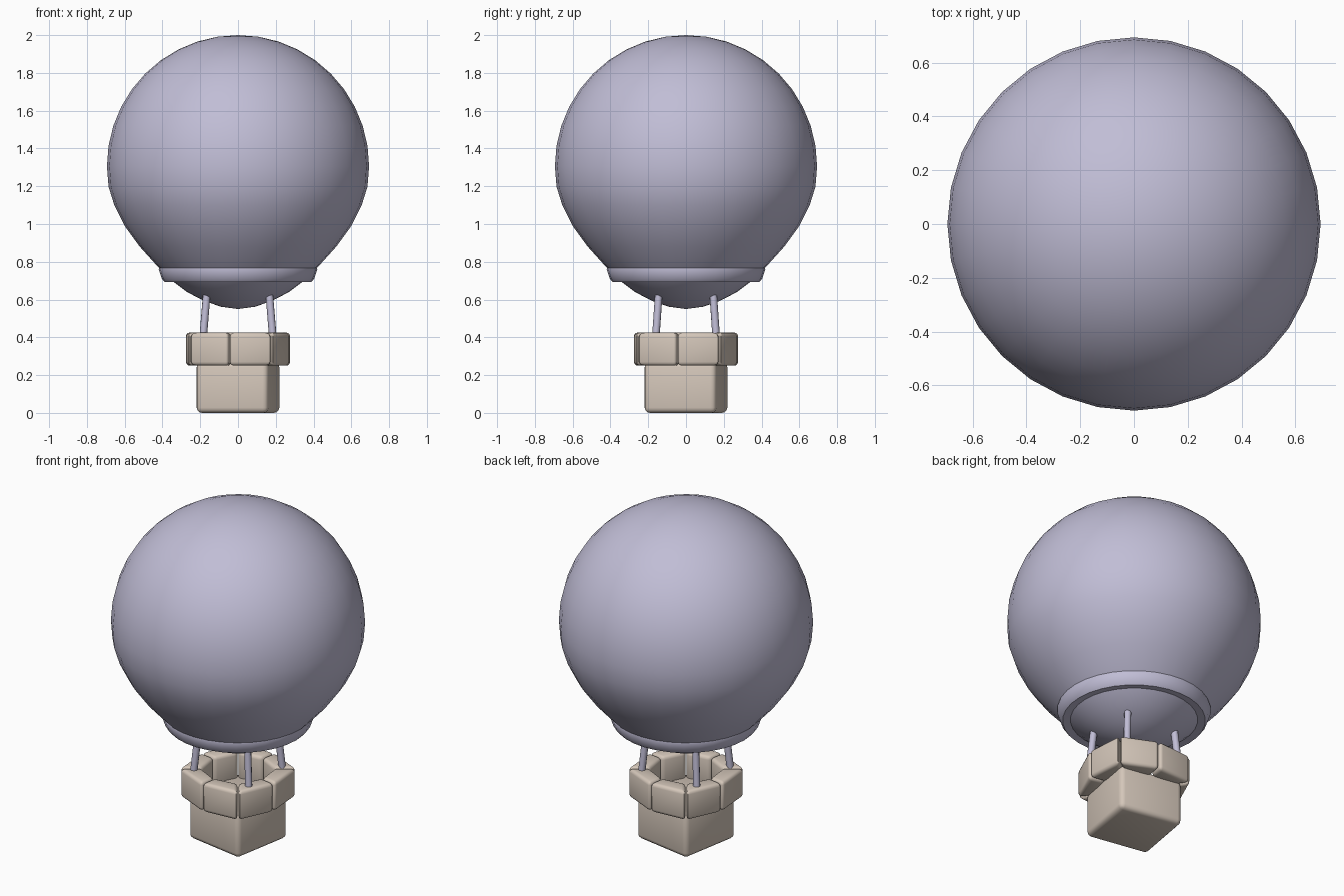
import bpy, bmesh, math
from mathutils import Vector, Matrix

if "Cube" in bpy.data.objects:
    bpy.data.objects.remove(bpy.data.objects["Cube"])


def material(name, rgb):
    m = bpy.data.materials.new(name)
    m.diffuse_color = (*rgb, 1)
    m.use_nodes = True
    m.node_tree.nodes["Principled BSDF"].inputs["Base Color"].default_value = m.diffuse_color
    return m


LAVENDER = material("lavender_grey", (0.53, 0.51, 0.67))
BEIGE = material("warm_beige", (0.66, 0.57, 0.49))


def finish(name, bm, mat, angle=40, bevel=0):
    bmesh.ops.recalc_face_normals(bm, faces=bm.faces)
    me = bpy.data.meshes.new(name)
    bm.to_mesh(me)
    bm.free()
    me.materials.append(mat)
    ob = bpy.data.objects.new(name, me)
    bpy.context.collection.objects.link(ob)
    bpy.ops.object.select_all(action='DESELECT')
    ob.select_set(True)
    bpy.context.view_layer.objects.active = ob
    if bevel:
        mod = ob.modifiers.new("rounded_edges", 'BEVEL')
        mod.width = bevel
        mod.segments = 3
        mod.limit_method = 'ANGLE'
        bpy.ops.object.modifier_apply(modifier=mod.name)
    bpy.ops.object.shade_smooth_by_angle(angle=math.radians(angle))
    return ob


def lathe(name, profile, mat, sides, closed=False, angle=40):
    bm = bmesh.new()
    pts = [bm.verts.new((r, 0, z)) for r, z in profile]
    edges = [bm.edges.new(p) for p in zip(pts, pts[1:])]
    if closed:
        edges.append(bm.edges.new((pts[-1], pts[0])))
    bmesh.ops.spin(bm, geom=pts + edges, axis=(0, 0, 1), cent=(0, 0, 0),
                   angle=math.tau, steps=sides)
    bmesh.ops.remove_doubles(bm, verts=bm.verts, dist=1e-4)
    return finish(name, bm, mat, angle)


def prism(bm, bottom, z0, z1):
    lo = [bm.verts.new((x, y, z0)) for x, y in bottom]
    hi = [bm.verts.new((x, y, z1)) for x, y in bottom]
    n = len(lo)
    bm.faces.new(lo[::-1])
    bm.faces.new(hi)
    for i in range(n):
        j = (i + 1) % n
        bm.faces.new((lo[i], lo[j], hi[j], hi[i]))


# Balloon envelope: round above, drawn in slightly to a blunt base
profile = [(0.694 * math.sin(math.radians(a)), 1.306 + 0.694 * math.cos(math.radians(a)))
           for a in range(0, 100, 9)]
profile += [(0.655, 1.10), (0.60, 0.99), (0.52, 0.88), (0.43, 0.78),
            (0.35, 0.70), (0.27, 0.64), (0.18, 0.593), (0.09, 0.562), (0, 0.55)]
lathe("balloon_envelope", profile, LAVENDER, 32, angle=60)

# Collar ring around the lower envelope
lathe("collar_ring", [(0.33, 0.70), (0.39, 0.694), (0.403, 0.71), (0.42, 0.76),
                      (0.415, 0.776), (0.395, 0.778), (0.37, 0.755)],
      LAVENDER, 32, closed=True)

# Four slanted struts
for i, (sx, sy) in enumerate([(-1, -1), (1, -1), (1, 1), (-1, 1)]):
    bottom = Vector((0.187 * sx, 0.162 * sy, 0.37))
    top = Vector((0.163 * sx, 0.142 * sy, 0.66))
    axis = top - bottom
    bm = bmesh.new()
    bmesh.ops.create_cone(bm, cap_ends=True, segments=8, radius1=0.02, radius2=0.02,
                          depth=axis.length)
    rot = axis.to_track_quat('Z', 'Y').to_matrix().to_4x4()
    bm.transform(Matrix.Translation((top + bottom) / 2) @ rot)
    finish(f"strut_{i + 1}", bm, LAVENDER, 50)

# Basket body, turned a little about the vertical
TURN = math.radians(-10)
bm = bmesh.new()
h = 0.193
prism(bm, [(-h, -h), (h, -h), (h, h), (-h, h)], 0.005, 0.275)
basket = finish("basket_body", bm, BEIGE, 40, bevel=0.028)
basket.rotation_euler.z = TURN

# Rim of eight chunky rounded blocks, with joints at side middles and corners
def rim_point(k, inner):
    r = (0.185 if inner else 0.282) if k % 2 == 0 else (0.2 if inner else 0.318)
    a = math.radians(-90 + 45 * k)
    return Vector((r * math.cos(a), r * math.sin(a)))


for k in range(8):
    a, b = rim_point(k, False), rim_point(k + 1, False)
    c, d = rim_point(k + 1, True), rim_point(k, True)
    gap = 0.015
    quad = [a.lerp(b, gap), b.lerp(a, gap), c.lerp(d, gap), d.lerp(c, gap)]
    bm = bmesh.new()
    prism(bm, quad, 0.25, 0.425)
    block = finish(f"rim_block_{k + 1}", bm, BEIGE, 40, bevel=0.02)
    block.rotation_euler.z = TURN
bpy.context.view_layer.update()
low = min((o.matrix_world @ v.co).z for o in bpy.data.objects for v in o.data.vertices)
basket.location.z -= low
